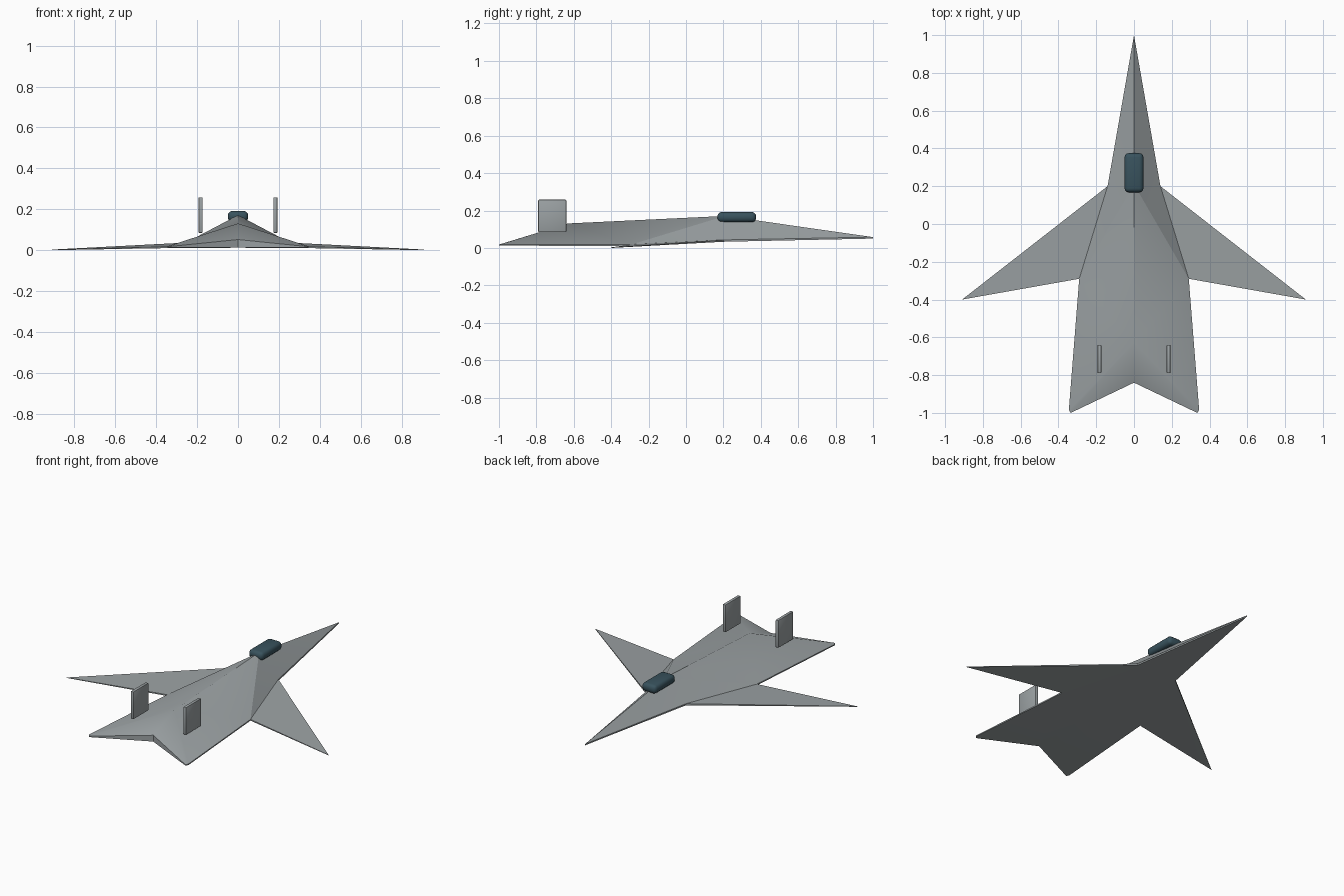
import bpy, bmesh

if "Cube" in bpy.data.objects:
    bpy.data.objects.remove(bpy.data.objects["Cube"])


def material(name, rgb):
    m = bpy.data.materials.new(name)
    m.diffuse_color = (*rgb, 1)
    m.use_nodes = True
    m.node_tree.nodes["Principled BSDF"].inputs["Base Color"].default_value = m.diffuse_color
    return m


GREY = material("hull grey", (0.33, 0.36, 0.37))
GLASS = material("canopy teal", (0.04, 0.085, 0.11))


def add_object(name, bm, mat):
    mesh = bpy.data.meshes.new(name)
    bmesh.ops.recalc_face_normals(bm, faces=bm.faces)
    bm.to_mesh(mesh)
    bm.free()
    mesh.materials.append(mat)
    ob = bpy.data.objects.new(name, mesh)
    bpy.context.collection.objects.link(ob)
    return ob


def rounded_box(name, lo, hi, bevel, segments, mat):
    bm = bmesh.new()
    bmesh.ops.create_cube(bm, size=1)
    for v in bm.verts:
        v.co = [l + (c + 0.5) * (h - l) for c, l, h in zip(v.co, lo, hi)]
    bmesh.ops.bevel(bm, geom=bm.edges[:], offset=bevel, segments=segments,
                    profile=0.5, affect='EDGES')
    return add_object(name, bm, mat)


# Hull and wings: right half outline as (x, y, lower z, upper z)
outline = {
    "nose": (0, 1, 0.05, 0.058),
    "shoulder": (0.14, 0.2, 0.033, 0.043),
    "tip": (0.91, -0.4, 0.0, 0.003),
    "root": (0.29, -0.29, 0.011, 0.019),
    "tail_out": (0.345, -0.985, 0.012, 0.019),
    "tail": (0.335, -1, 0.012, 0.018),
    "notch": (0, -0.84, 0.012, 0.052),
}
bm = bmesh.new()
low = {k: bm.verts.new((x, y, a)) for k, (x, y, a, b) in outline.items()}
top = {k: bm.verts.new((x, y, b)) for k, (x, y, a, b) in outline.items()}
top["spine_front"] = bm.verts.new((0, 0.21, 0.171))
top["spine_back"] = bm.verts.new((0, -0.63, 0.131))
low["belly"] = bm.verts.new((0, 0.2, 0.033))

for names in ("nose shoulder spine_front", "spine_front shoulder root",
              "spine_front root spine_back", "shoulder tip root",
              "spine_back root tail_out", "spine_back tail_out tail",
              "spine_back tail notch"):
    bm.faces.new([top[n] for n in names.split()])
for names in ("nose belly shoulder", "belly root shoulder", "belly notch root",
              "shoulder root tip", "root notch tail_out", "notch tail tail_out"):
    bm.faces.new([low[n] for n in names.split()])
rim = list(outline)
for a, b in zip(rim, rim[1:]):
    bm.faces.new((low[a], low[b], top[b], top[a]))

# Mirror to the left half and weld the centre line
both = bmesh.ops.duplicate(bm, geom=bm.verts[:] + bm.edges[:] + bm.faces[:])
for g in both["geom"]:
    if isinstance(g, bmesh.types.BMVert):
        g.co.x *= -1
bmesh.ops.remove_doubles(bm, verts=bm.verts[:], dist=0.0005)
hull = add_object("hull_and_wings", bm, GREY)

# Twin tail fins
for side, name in ((-1, "left_fin"), (1, "right_fin")):
    x = side * 0.183
    rounded_box(name, (x - 0.01, -0.79, 0.085), (x + 0.01, -0.64, 0.258),
                0.004, 2, GREY)

# Canopy
canopy = rounded_box("canopy", (-0.05, 0.168, 0.138), (0.05, 0.375, 0.192),
                     0.022, 3, GLASS)

# Smooth shading with sharp creases
for ob in bpy.data.objects:
    bpy.ops.object.select_all(action='DESELECT')
    ob.select_set(True)
    bpy.context.view_layer.objects.active = ob
    bpy.ops.object.shade_smooth_by_angle(angle=0.35 if ob is hull else 0.52)
